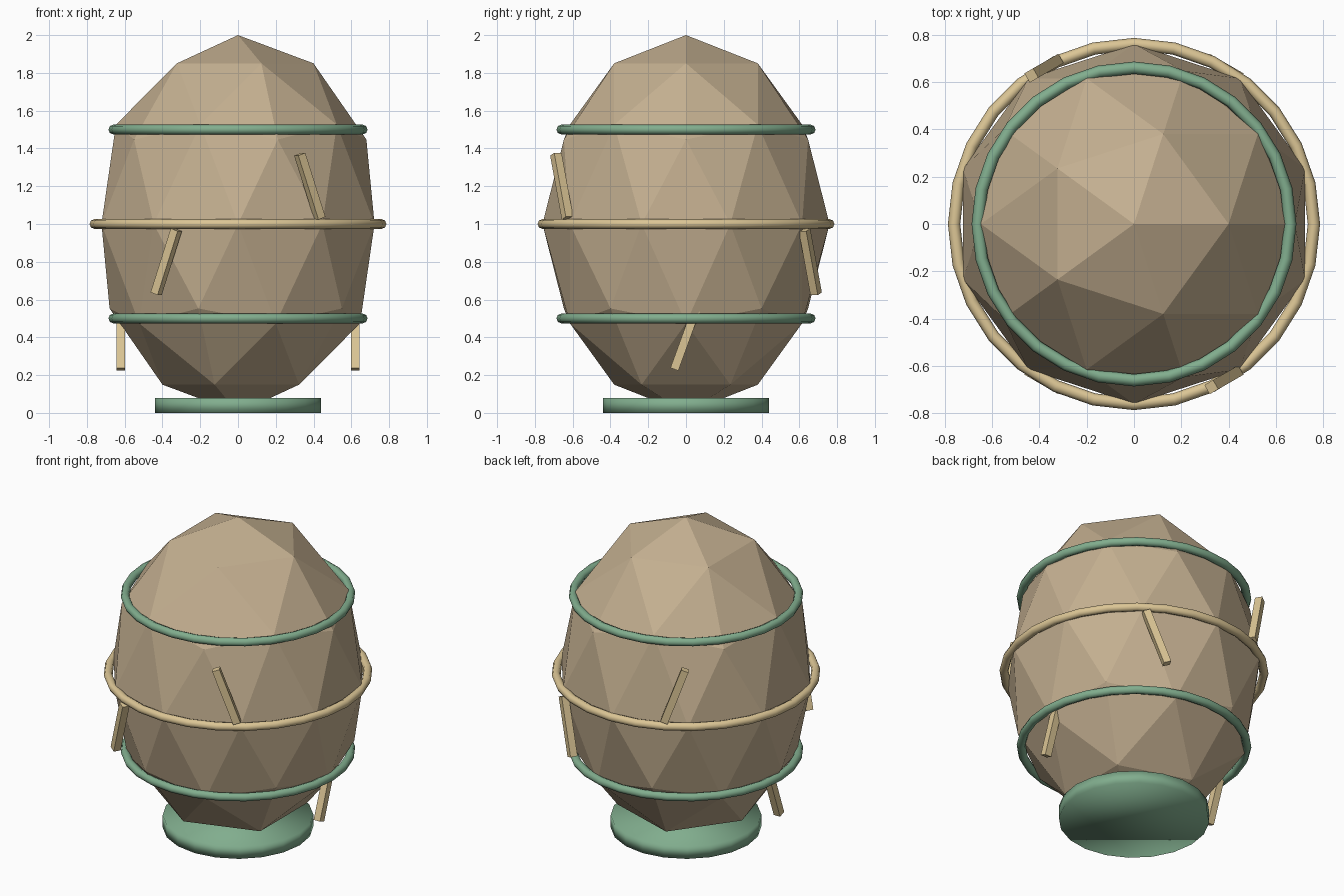
import bpy
from math import radians, cos, sin

cube = bpy.data.objects.get("Cube")
if cube:
    bpy.data.objects.remove(cube, do_unlink=True)


def make_material(name, rgb):
    mat = bpy.data.materials.new(name)
    mat.use_nodes = True
    color = (*rgb, 1.0)
    mat.diffuse_color = color
    mat.node_tree.nodes["Principled BSDF"].inputs["Base Color"].default_value = color
    return mat


tan = make_material("warm tan", (0.55, 0.43, 0.28))
straw = make_material("pale straw", (0.71, 0.56, 0.30))
green = make_material("sage green", (0.22, 0.42, 0.27))


def finish(name, mat, smooth=False):
    """Name and colour the newly added primitive."""
    obj = bpy.context.object
    obj.name = name
    obj.data.materials.append(mat)
    if smooth:
        bpy.ops.object.shade_smooth()
    return obj


# Faceted egg-shaped body
bpy.ops.mesh.primitive_ico_sphere_add(subdivisions=2, radius=1, location=(0, 0, 1))
body = finish("body", tan)
body.scale = (0.76, 0.76, 1)

# Round foot
bpy.ops.mesh.primitive_cylinder_add(vertices=20, radius=0.44, depth=0.08, location=(0, 0, 0.04))
finish("base", green, smooth=True)

# Hoops around the body
for name, z, radius, mat in (
    ("lower_hoop", 0.5, 0.66, green),
    ("middle_hoop", 1.0, 0.76, straw),
    ("upper_hoop", 1.5, 0.66, green),
):
    bpy.ops.mesh.primitive_torus_add(major_radius=radius, minor_radius=0.026,
                                     major_segments=28, minor_segments=8, location=(0, 0, z))
    finish(name, mat, smooth=True)

# Slanted slats, in pairs on opposite sides that lean the same way
for name, angle, z, radius, lean in (
    ("lower_slat", 0, 0.4, 0.62, -20),
    ("middle_slat", -120, 0.8, 0.76, -20),
    ("upper_slat", -60, 1.2, 0.76, 20),
):
    turn = radians(angle)
    for side, sign in (("a", 1), ("b", -1)):
        spot = (sign * radius * cos(turn), sign * radius * sin(turn), z)
        bpy.ops.mesh.primitive_cube_add(size=1, location=spot, rotation=(radians(lean), 0, turn))
        slat = finish(f"{name}_{side}", straw)
        slat.scale = (0.045, 0.045, 0.36)
